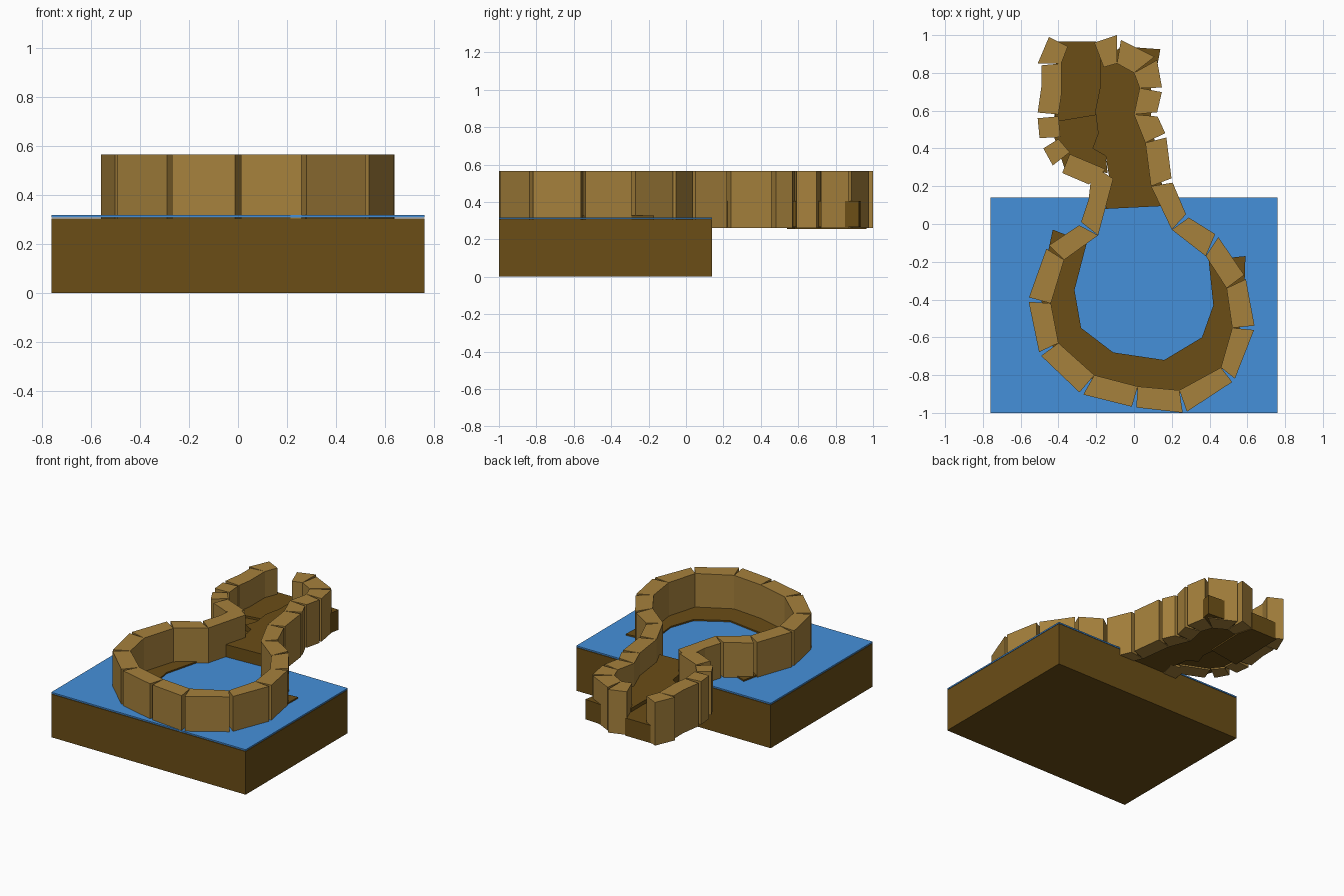
import bpy, bmesh
from mathutils import Vector


def material(name, rgb):
    m = bpy.data.materials.new(name)
    m.diffuse_color = (*rgb, 1)
    return m


EARTH = material("dark_earth", (0.145, 0.075, 0.008))
BANK = material("light_bank", (0.38, 0.22, 0.045))
WATER = material("water_blue", (0.06, 0.28, 0.70))


def prisms(name, outlines, z0, z1, mat):
    """One object made of flat outlines extruded from z0 to z1."""
    bm = bmesh.new()
    for pts in outlines:
        face = bm.faces.new([bm.verts.new((x, y, z0)) for x, y in pts])
        top = bmesh.ops.extrude_face_region(bm, geom=[face])["geom"]
        for v in top:
            if isinstance(v, bmesh.types.BMVert):
                v.co.z = z1
    bmesh.ops.recalc_face_normals(bm, faces=bm.faces)
    me = bpy.data.meshes.new(name)
    bm.to_mesh(me)
    bm.free()
    me.materials.append(mat)
    ob = bpy.data.objects.new(name, me)
    bpy.context.collection.objects.link(ob)
    return ob


def wall_segments(inner, outer, notch=0.012):
    """Quads between paired points, slightly split along the outer side."""
    quads = []
    for i in range(len(inner) - 1):
        a, b = Vector(outer[i]), Vector(outer[i + 1])
        d = (b - a).normalized() * notch
        quads.append([inner[i], inner[i + 1], tuple(b - d), tuple(a + d)])
    return quads


def rect(x0, x1, y0, y1):
    return [(x0, y0), (x1, y0), (x1, y1), (x0, y1)]


# ground block and water sheet
prisms("ground_block", [rect(-0.76, 0.76, -1.0, 0.14)], 0, 0.305, EARTH)
prisms("water_surface", [rect(-0.76, 0.76, -1.0, 0.14)], 0.308, 0.318, WATER)

# main bank: round the pond, then up the right side of the channel
inner = [(-0.11, 0.24), (-0.19, -0.06), (-0.37, -0.19), (-0.44, -0.42),
         (-0.40, -0.63), (-0.21, -0.80), (0.02, -0.86), (0.24, -0.88),
         (0.46, -0.76), (0.52, -0.55), (0.49, -0.34), (0.38, -0.17),
         (0.20, -0.03), (0.09, 0.20), (0.06, 0.43), (0.00, 0.58),
         (0.03, 0.72), (0.00, 0.80), (-0.09, 0.85), (-0.16, 0.83)]
outer = [(-0.20, 0.31), (-0.28, 0.00), (-0.46, -0.12), (-0.56, -0.40),
         (-0.50, -0.69), (-0.28, -0.90), (0.00, -0.97), (0.27, -1.00),
         (0.53, -0.83), (0.64, -0.55), (0.59, -0.28), (0.44, -0.06),
         (0.28, 0.04), (0.20, 0.23), (0.17, 0.47), (0.12, 0.58),
         (0.15, 0.71), (0.12, 0.88), (-0.08, 0.98), (-0.21, 0.97)]
quads = wall_segments(inner, outer)
quads[0] = [(-0.11, 0.24), (-0.19, -0.06), (-0.28, 0.01), (-0.24, 0.13), (-0.22, 0.31)]
quads[-1] = [(-0.09, 0.85), (-0.16, 0.83), (-0.21, 0.96), (-0.09, 1.0)]
prisms("main_bank", quads, 0.26, 0.565, BANK)

# left bank of the channel, broken into blocks
prisms("left_bank", [
    [(-0.15, 0.29), (-0.34, 0.37), (-0.38, 0.27), (-0.24, 0.21)],
    [(-0.34, 0.38), (-0.40, 0.45), (-0.48, 0.40), (-0.43, 0.31)],
    [(-0.39, 0.46), (-0.40, 0.57), (-0.51, 0.56), (-0.50, 0.455)],
    [(-0.40, 0.58), (-0.385, 0.68), (-0.49, 0.73), (-0.51, 0.59)],
    [(-0.385, 0.68), (-0.385, 0.85), (-0.49, 0.84), (-0.49, 0.73)],
    [(-0.385, 0.85), (-0.35, 0.94), (-0.45, 0.99), (-0.51, 0.85)],
], 0.26, 0.565, BANK)

# low shore inside the pond
shore_in = [(-0.25, -0.10), (-0.315, -0.35), (-0.28, -0.55), (-0.11, -0.68),
            (0.16, -0.72), (0.36, -0.60), (0.42, -0.43), (0.395, -0.19)]
shore_out = [(-0.43, -0.03), (-0.50, -0.36), (-0.44, -0.64), (-0.20, -0.84),
             (0.22, -0.91), (0.50, -0.75), (0.58, -0.48), (0.59, -0.17)]
prisms("pond_shore", wall_segments(shore_in, shore_out, 0), 0.29, 0.328, EARTH)

# channel bed in stepped slabs
prisms("channel_bed", [[
    (-0.15, 0.08), (0.15, 0.095), (0.15, 0.2), (0.09, 0.55), (0.09, 0.78),
    (0.125, 0.85), (0.14, 0.925), (-0.06, 0.94), (-0.18, 0.87), (-0.18, 0.72),
    (-0.205, 0.6), (-0.19, 0.48), (-0.22, 0.40), (-0.15, 0.36), (-0.13, 0.24)]],
    0.265, 0.405, EARTH)
prisms("side_bed_front", [[
    (-0.37, 0.30), (-0.14, 0.27), (-0.15, 0.36), (-0.22, 0.40), (-0.19, 0.48),
    (-0.205, 0.6), (-0.18, 0.71), (-0.42, 0.665), (-0.42, 0.45)]],
    0.27, 0.365, EARTH)
prisms("side_bed_back", [[
    (-0.42, 0.54), (-0.18, 0.58), (-0.17, 0.86), (-0.20, 0.965), (-0.41, 0.965)]],
    0.255, 0.38, EARTH)
